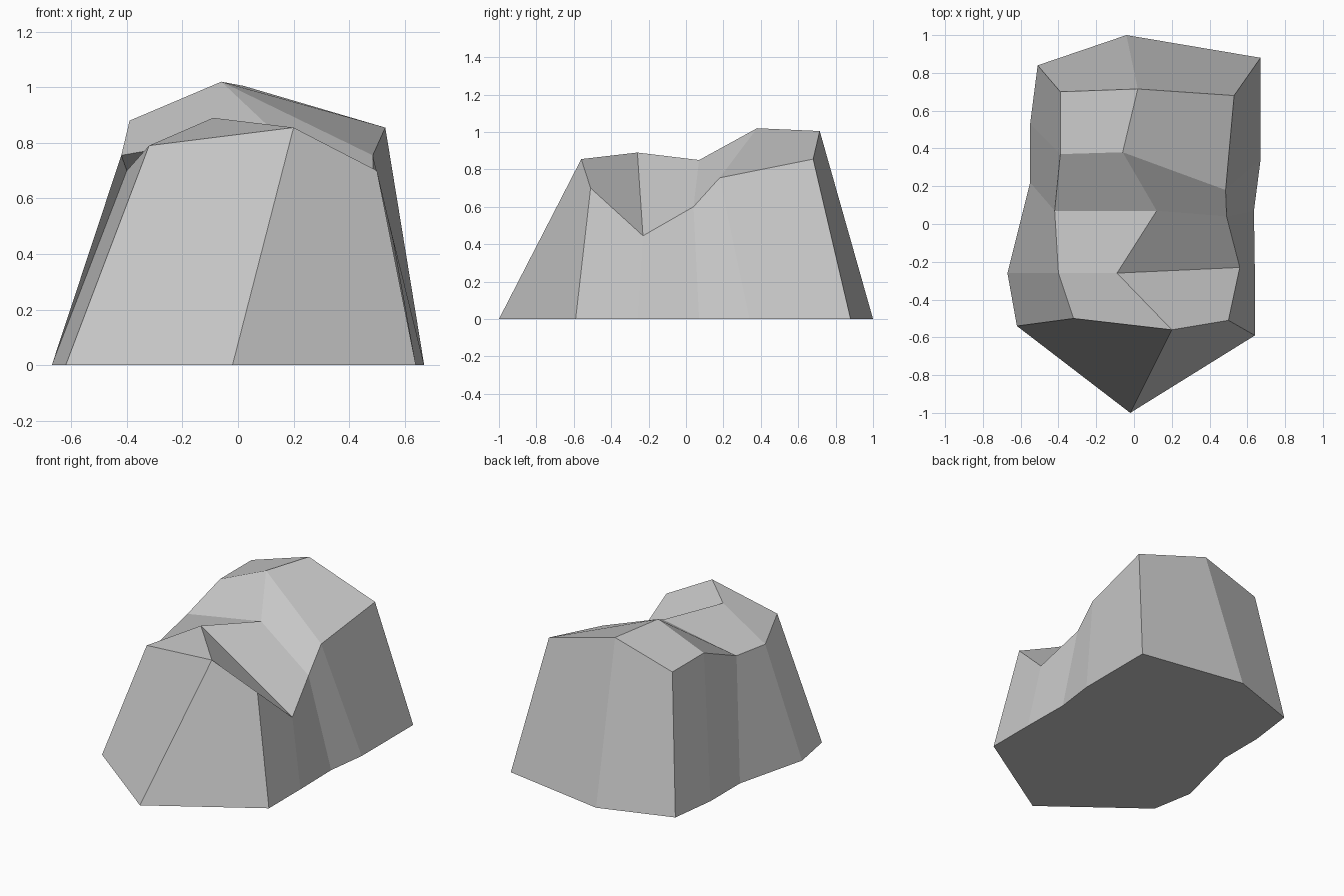
import bpy
import bmesh

cube = bpy.data.objects.get("Cube")
if cube:
    bpy.data.objects.remove(cube, do_unlink=True)

# Rock grey
stone = bpy.data.materials.new("stone_grey")
stone.use_nodes = True
colour = (0.58, 0.58, 0.58, 1)
stone.diffuse_color = colour
bsdf = next(n for n in stone.node_tree.nodes if n.type == "BSDF_PRINCIPLED")
bsdf.inputs["Base Color"].default_value = colour
bsdf.inputs["Roughness"].default_value = 0.9

# Upper edges and ridge, listed front to back
right_edge = [(-.32, -.50, .79), (-.40, -.26, .70), (-.42, .07, .755),
              (-.39, .37, .88), (-.39, .70, .88)]
ridge = [(.20, -.56, .855), (-.09, -.26, .89), (.12, .07, .85),
         (-.06, .38, 1.02), (.02, .715, 1.005)]
left_edge = [(.50, -.51, .70), (.56, -.23, .445), (.49, .04, .60),
             (.485, .18, .755), (.53, .68, .855)]

# Footprint on the ground
right_foot = [(-.62, -.54, 0), (-.67, -.26, 0), (-.55, .22, 0),
              (-.55, .53, 0), (-.51, .84, 0)]
left_foot = [(.64, -.59, 0), (.64, -.26, 0), (.635, .07, 0),
             (.67, .34, 0), (.67, .88, 0)]
front_tip, back_tip = (-.02, -1, 0), (-.04, 1, 0)

bm = bmesh.new()
columns = [[bm.verts.new(p) for p in line]
           for line in (right_foot, right_edge, ridge, left_edge, left_foot)]
tips = [bm.verts.new(front_tip), bm.verts.new(back_tip)]

# Side walls and top facets
for a, b in zip(columns, columns[1:]):
    for i in range(len(a) - 1):
        bm.faces.new((a[i], b[i], b[i + 1], a[i + 1]))

# Front and back walls meet at a tip on the ground
for tip, row in zip(tips, (0, -1)):
    foot_r, edge_r, top, edge_l, foot_l = [c[row] for c in columns]
    bm.faces.new((foot_r, tip, top, edge_r))
    bm.faces.new((tip, foot_l, edge_l, top))

# Underside
bm.faces.new([tips[0]] + columns[-1] + [tips[1]] + columns[0][::-1])
bmesh.ops.recalc_face_normals(bm, faces=bm.faces)

mesh = bpy.data.meshes.new("rock")
bm.to_mesh(mesh)
bm.free()
mesh.materials.append(stone)
rock = bpy.data.objects.new("rock", mesh)
bpy.context.collection.objects.link(rock)
